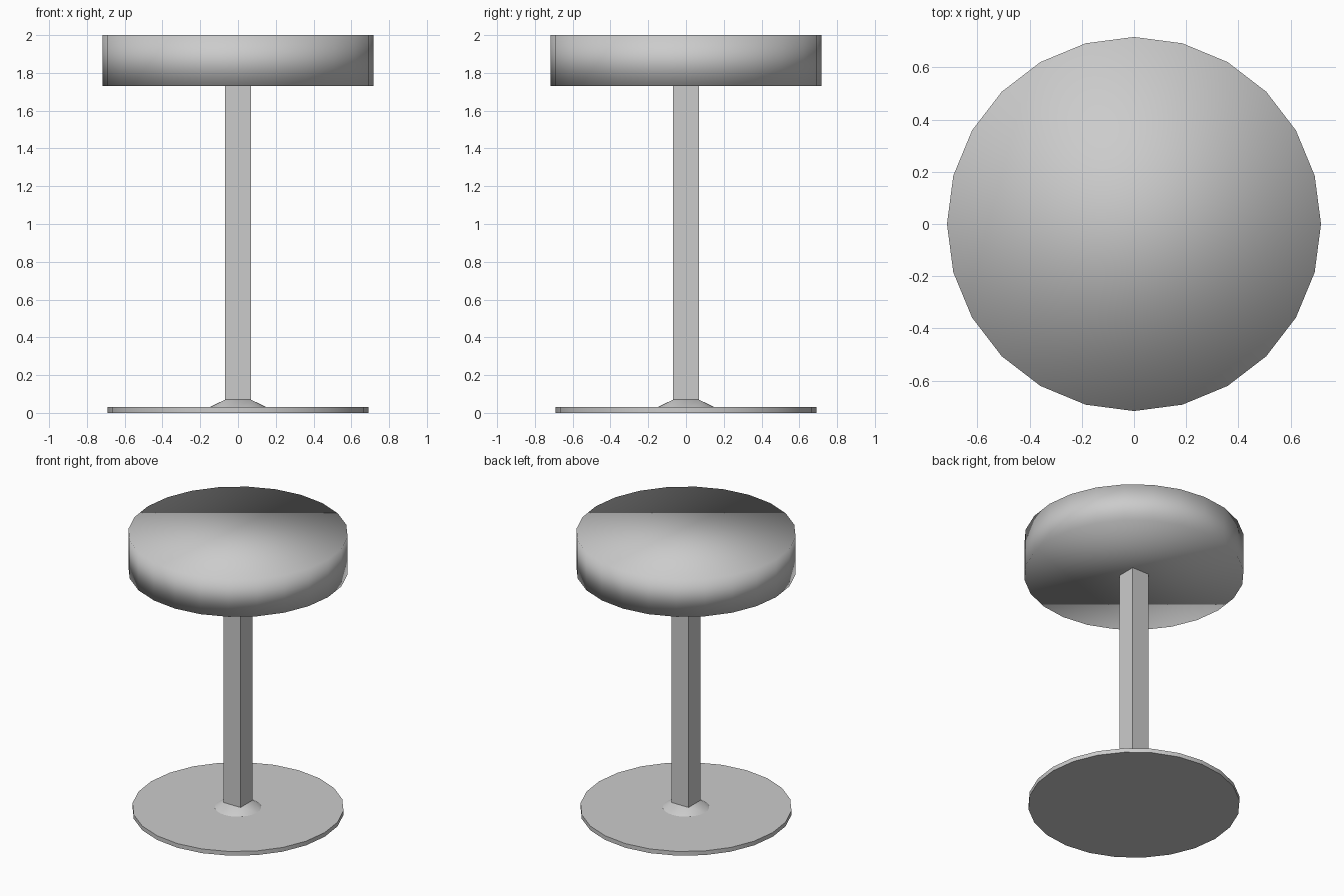
import bpy, bmesh
from math import cos, sin, pi, radians

if "Cube" in bpy.data.objects:
    bpy.data.objects.remove(bpy.data.objects["Cube"])

SIDES = 24
POST = 0.068  # half width of the square post


def disc(name, radius, z0, z1):
    bpy.ops.mesh.primitive_cylinder_add(vertices=SIDES, radius=radius, depth=z1 - z0,
                                        location=(0, 0, (z0 + z1) / 2))
    obj = bpy.context.object
    obj.name = name
    return obj


# Round floor plate
disc("base_plate", 0.69, 0.0, 0.03)
bpy.ops.object.shade_smooth_by_angle(angle=radians(30))

# Thick seat, fully smooth shaded
disc("seat", 0.717, 1.73, 2.0)
bpy.ops.object.shade_smooth()

# Square post
bpy.ops.mesh.primitive_cube_add(size=1, location=(0, 0, 0.9))
post = bpy.context.object
post.name = "post"
post.scale = (2 * POST, 2 * POST, 1.66)

# Flared collar: round at the plate, square at the post
bm = bmesh.new()
ring = [bm.verts.new((0.152 * cos(2 * pi * i / SIDES), 0.152 * sin(2 * pi * i / SIDES), 0.03))
        for i in range(SIDES)]
corners = [bm.verts.new((x * POST, y * POST, 0.07))
           for x, y in ((1, 1), (-1, 1), (-1, -1), (1, -1))]
quarter = SIDES // 4
for q in range(4):
    for i in range(quarter):
        a = q * quarter + i
        bm.faces.new((ring[a], ring[(a + 1) % SIDES], corners[q]))
    bm.faces.new((ring[(q + 1) * quarter % SIDES], corners[(q + 1) % 4], corners[q]))
mesh = bpy.data.meshes.new("collar")
bm.to_mesh(mesh)
bm.free()
mesh.shade_smooth()
collar = bpy.data.objects.new("collar", mesh)
bpy.context.collection.objects.link(collar)
